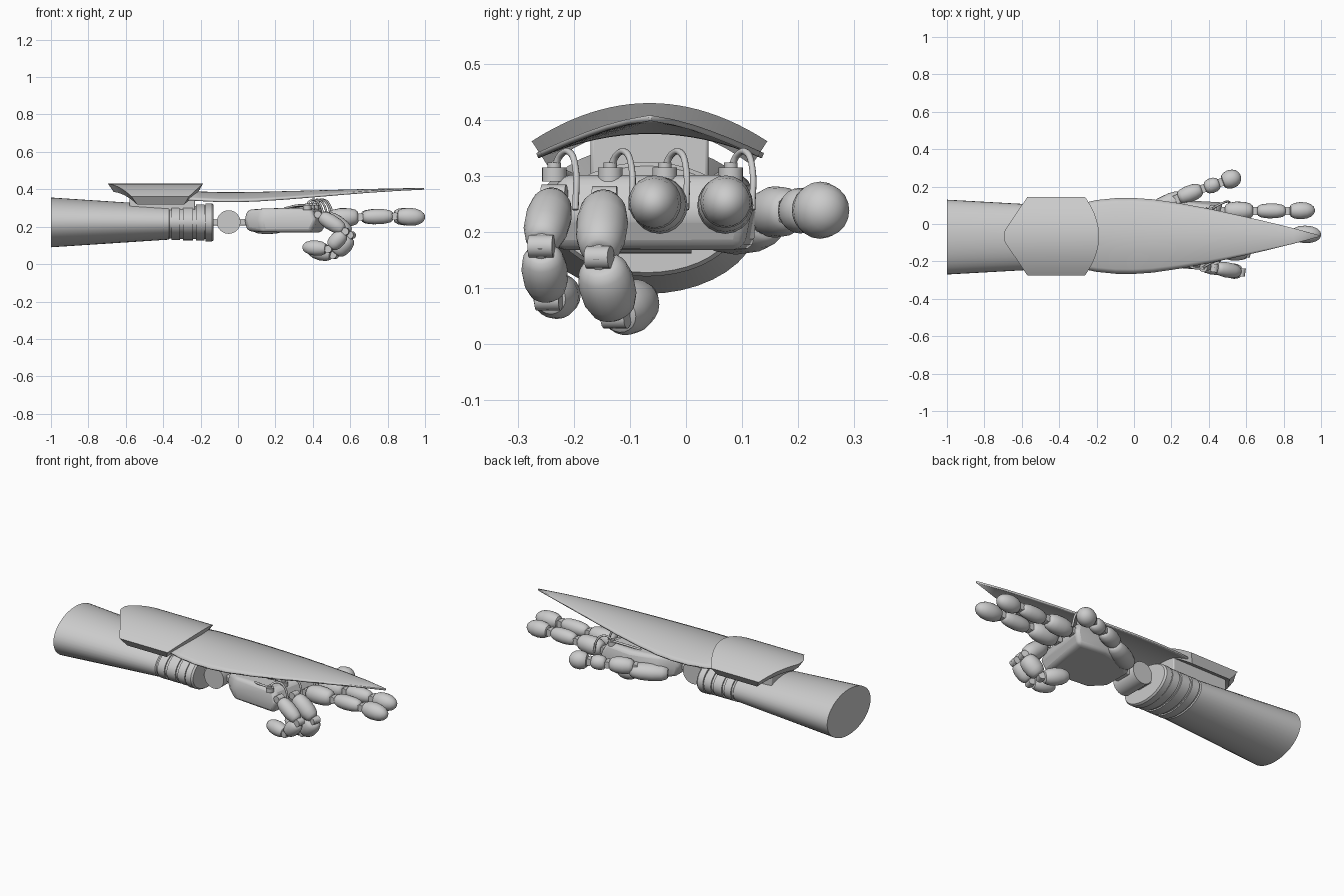
import bpy, bmesh, math
from mathutils import Vector

if "Cube" in bpy.data.objects:
    bpy.data.objects.remove(bpy.data.objects["Cube"])

YC = -0.07  # centre line of the forearm


def finish(name, bm, angle=35):
    bmesh.ops.remove_doubles(bm, verts=bm.verts, dist=1e-5)
    bmesh.ops.recalc_face_normals(bm, faces=bm.faces)
    me = bpy.data.meshes.new(name)
    bm.to_mesh(me)
    bm.free()
    ob = bpy.data.objects.new(name, me)
    bpy.context.collection.objects.link(ob)
    bpy.ops.object.select_all(action='DESELECT')
    ob.select_set(True)
    bpy.context.view_layer.objects.active = ob
    if angle:
        bpy.ops.object.shade_smooth_by_angle(angle=math.radians(angle))
    return ob


def loft(name, rings, angle=35):
    """Skin a list of closed rings and cap both ends."""
    bm = bmesh.new()
    rows = [[bm.verts.new(p) for p in r] for r in rings]
    n = len(rows[0])
    for a, b in zip(rows, rows[1:]):
        for i in range(n):
            bm.faces.new((a[i], a[(i + 1) % n], b[(i + 1) % n], b[i]))
    bm.faces.new(rows[0])
    bm.faces.new(rows[-1])
    return finish(name, bm, angle)


def segment(name, p0, p1, profile, rw, rh, n=20):
    """Lathe a profile of (position, radius) between two points."""
    p0, p1 = Vector(p0), Vector(p1)
    d = p1 - p0
    ref = Vector((0, 1, 0)) if abs(d.normalized().y) < 0.8 else Vector((1, 0, 0))
    up = d.cross(ref).normalized()
    side = up.cross(d).normalized()
    rings = []
    for t, r in profile:
        rings.append([p0 + d * t + side * (math.cos(k * math.tau / n) * r * rw)
                      + up * (math.sin(k * math.tau / n) * r * rh) for k in range(n)])
    return loft(name, rings)


def bevel(ob, width, segs=3):
    m = ob.modifiers.new("bevel", 'BEVEL')
    m.width, m.segments, m.limit_method = width, segs, 'ANGLE'
    m.angle_limit = math.radians(30)


def box(name, lo, hi, width=0.006):
    rings = [[(lo[0], lo[1], z), (hi[0], lo[1], z), (hi[0], hi[1], z), (lo[0], hi[1], z)]
             for z in (lo[2], hi[2])]
    bevel(loft(name, rings), width, 2)


def tube(name, pts, r):
    cu = bpy.data.curves.new(name, 'CURVE')
    cu.dimensions, cu.bevel_depth, cu.bevel_resolution = '3D', r, 2
    cu.use_fill_caps = True
    sp = cu.splines.new('BEZIER')
    sp.bezier_points.add(len(pts) - 1)
    for b, p in zip(sp.bezier_points, pts):
        b.co = p
        b.handle_left_type = b.handle_right_type = 'AUTO'
    bpy.context.collection.objects.link(bpy.data.objects.new(name, cu))


ROD = [(0, 1), (1, 1)]
BONE = [(0, .5), (.03, .68), (.15, .88), (.4, 1), (.7, .96), (.9, .8), (.98, .6), (1, .45)]
TIP = [(0, .5), (.03, .68), (.18, .9), (.42, 1), (.68, .92), (.86, .7), (.96, .42), (1, .15)]

# forearm and wrist cuff (one stepped elliptical lathe)
steps = [(-1, .2, .133), (-.37, .165, .092), (-.365, .16, .086), (-.355, .16, .086), (-.355, .167, .095),
         (-.31, .166, .095), (-.31, .158, .088), (-.295, .158, .088), (-.295, .166, .096), (-.24, .165, .096),
         (-.24, .157, .089), (-.225, .157, .089), (-.225, .165, .097), (-.18, .164, .097), (-.18, .158, .09),
         (-.175, .158, .09), (-.175, .166, .102), (-.14, .166, .102), (-.13, .158, .095)]
loft("forearm", [[(x, YC + ry * math.cos(k * math.tau / 40), .223 + rz * math.sin(k * math.tau / 40))
                  for k in range(40)] for x, ry, rz in steps], 25)

# wrist hinge
segment("wrist_hinge", (-.05, -.15, .225), (-.05, .01, .225), ROD, .063, .063, 32)
box("wrist_bar", (-.15, -.12, .207), (.06, -.02, .242))

# palm
low = [(.05, -.15), (.13, -.215), (.39, -.235), (.45, .1), (.28, .12), (.12, .08), (.05, .01)]
top = [(.035, -.15), (.12, -.225), (.42, -.25), (.48, .115), (.3, .125), (.12, .09), (.035, .01)]
bevel(loft("palm", [[(x, y, .168 if x > .1 else .178) for x, y in low],
                    [(x, y, .235) for x, y in top],
                    [(x, y * .95 - .003, .302 if x > .1 else .288) for x, y in low]]), .02)
segment("thumb_base", (.08, .05, .205), (.26, .145, .212), BONE, .055, .048)


# fingers
def finger(name, pts, radii, gap):
    pts = [Vector(p) for p in pts]
    for i, (a, b) in enumerate(zip(pts, pts[1:])):
        d = (b - a).normalized()
        last = i == len(pts) - 2
        r = radii[i]
        end = b if last else b - d * gap
        segment(f"{name}_segment_{i + 1}", a + d * gap, end, TIP if last else BONE, r, r * 1.02)
        segment(f"{name}_link_{i + 1}", a - d * .01, a + d * (gap + .015), ROD, .018, .018, 12)
        if not last:
            segment(f"{name}_link_end_{i + 1}", b - d * (gap + .015), b, ROD, .018, .018, 12)
        side = Vector((-d.y, d.x, 0)).normalized() * .022
        segment(f"{name}_joint_{i + 1}", a - side, a + side, ROD, .02, .02, 16)


finger("index", [(.475, .07, .245), (.648, .07, .252), (.822, .07, .256), (.967, .073, .252)],
       (.05, .04, .046), .012)
finger("middle", [(.475, -.045, .245), (.655, -.05, .252), (.84, -.053, .256), (1, -.058, .25)],
       (.05, .04, .047), .012)
finger("ring", [(.465, -.145, .262), (.605, -.155, .155), (.515, -.125, .048), (.37, -.072, .085)],
       (.046, .05, .046), .014)
finger("little", [(.43, -.235, .265), (.575, -.258, .175), (.485, -.245, .08), (.345, -.215, .092)],
       (.041, .041, .04), .014)
finger("thumb", [(.23, .135, .235), (.37, .19, .237), (.465, .222, .24), (.57, .258, .238)],
       (.045, .04, .05), .01)

# knuckle buttons, tendons and looped cables
for i, (x, y) in enumerate([(.37, -.235), (.39, -.135), (.41, -.038), (.42, .08)]):
    segment(f"knuckle_button_{i}", (x, y, .29), (x, y, .315), ROD, .022, .022, 16)
    segment(f"button_cap_{i}", (x, y, .315), (x, y, .324), ROD, .012, .012, 12)
    tube(f"tendon_{i}", [(.25, y * .8 - .01, .298), (x - .05, y, .314), (x, y, .314)], .006)
    tube(f"cable_{i}", [(x, y, .315), (x + .015, y + .012, .338), (x + .045, y + .028, .342),
                        (x + .07, y + .038, .315), (x + .09, y + .038, .24)], .006)


def shell(name, stations):
    """Open curved sheet from rows of points."""
    bm = bmesh.new()
    rows = [[bm.verts.new(p) for p in r] for r in stations]
    for a, b in zip(rows, rows[1:]):
        for i in range(len(a) - 1):
            bm.faces.new((a[i], b[i], b[i + 1], a[i + 1]))
    return finish(name, bm, 30)


# blade over the back of the hand
cols = [k / 8 - 1 for k in range(17)]
rows = [(-.3, .17, .392, .04), (-.2, .192, .388, .042), (-.1, .202, .385, .044), (0, .203, .385, .044),
        (.1, .196, .386, .042), (.25, .174, .39, .036), (.4, .146, .394, .028), (.55, .113, .398, .019),
        (.7, .079, .402, .011), (.85, .042, .405, .004), (.995, .003, .408, 0)]
blade = shell("blade", [[(x, -.064 + t * w, z - drop * t * t) for t in cols] for x, w, z, drop in rows])
sol = blade.modifiers.new("thickness", 'SOLIDIFY')
sol.thickness = .01
sol.offset = -1 if blade.data.polygons[0].normal.z > 0 else 1

# arched guard plate: ring sections across y, slanting in underneath
rings = []
for k in range(25):
    t = k / 12 - 1
    a = abs(t)
    x0 = -.695 + .125 * max(0, a - .12) / .88
    x1 = -.187 - .075 * a ** 2
    zt = .43 - .068 * t * t
    y, yb = -.065 + .21 * t, -.065 + .182 * t
    rings.append([(x0, y, zt), (x1, y, zt), (x1 - .025, yb, zt - .043), (x0 + .03, yb, zt - .043)])
loft("guard_plate", rings, 25)
box("guard_mount", (-.58, -.17, .28), (-.23, .04, .385))
